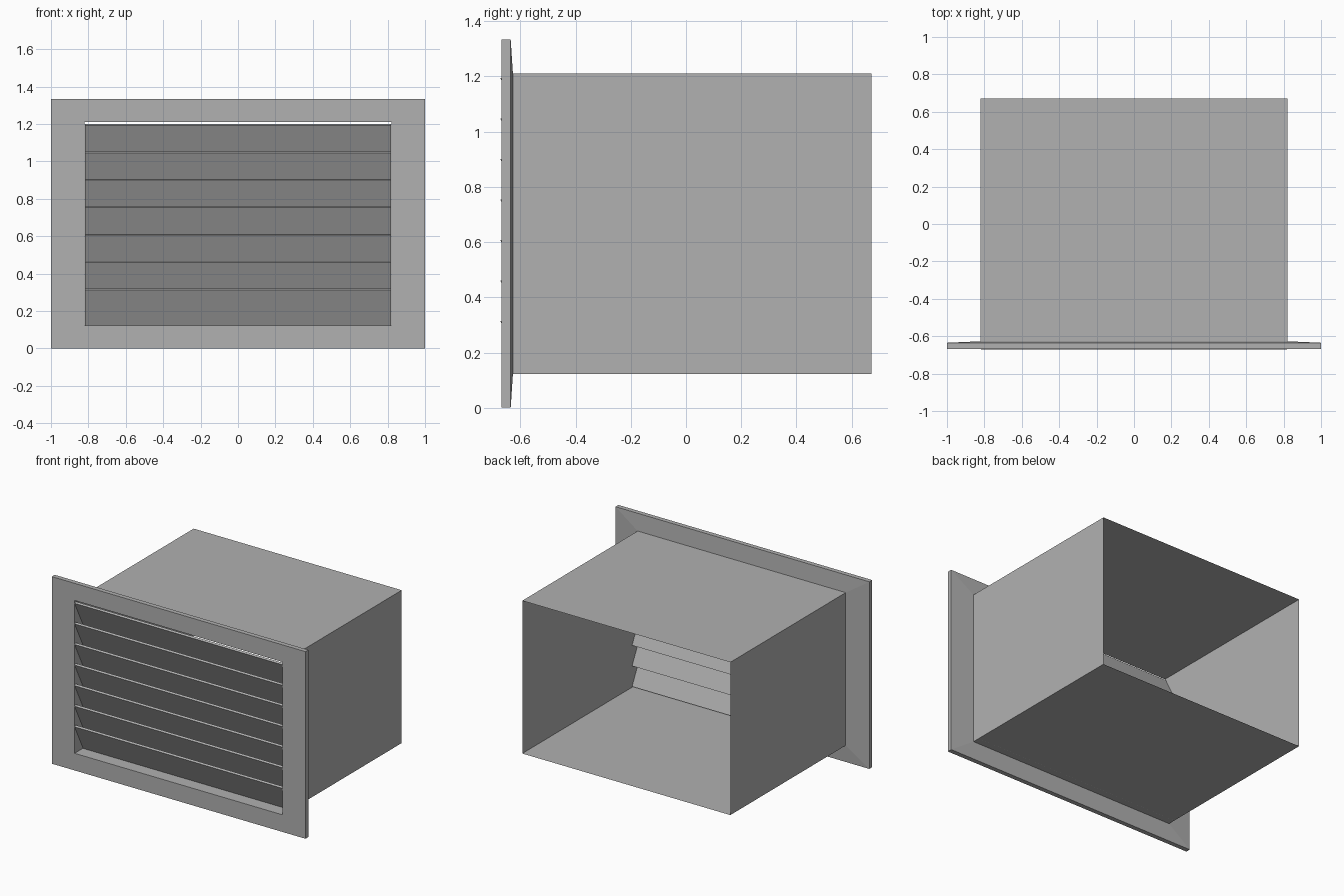
import bpy

if "Cube" in bpy.data.objects:
    bpy.data.objects.remove(bpy.data.objects["Cube"])

# One painted-metal colour
grey = bpy.data.materials.new("grey metal")
grey.diffuse_color = (0.44, 0.44, 0.44, 1)
grey.use_nodes = True
grey.node_tree.nodes["Principled BSDF"].inputs["Base Color"].default_value = grey.diffuse_color


def make_object(name, verts, faces):
    mesh = bpy.data.meshes.new(name)
    mesh.from_pydata(verts, [], faces)
    mesh.materials.append(grey)
    obj = bpy.data.objects.new(name, mesh)
    bpy.context.collection.objects.link(obj)
    return obj


def rect(half_width, z0, z1, y):
    """Rectangular loop, counter-clockwise seen from the front."""
    return [(-half_width, y, z0), (half_width, y, z0),
            (half_width, y, z1), (-half_width, y, z1)]


def loft(name, loops, closed=False):
    """Join four-point loops in order with quads."""
    n = len(loops)
    verts = [v for loop in loops for v in loop]
    faces = []
    for a in range(n if closed else n - 1):
        b = (a + 1) % n
        for i in range(4):
            j = (i + 1) % 4
            faces.append((a * 4 + i, b * 4 + i, b * 4 + j, a * 4 + j))
    return make_object(name, verts, faces)


W, H = 1.0, 1.333              # outer frame half width and height
OW, OZ0, OZ1 = 0.82, 0.122, 1.211   # opening
FRONT, LIP, BACK = -0.668, -0.635, 0.672

# Front flange: flat face, slightly tapered rear face
loft("front_flange", [
    rect(OW, OZ0, OZ1, FRONT),
    rect(W, 0, H, FRONT),
    rect(W, 0, H, LIP),
    rect(OW, OZ0, OZ1, -0.627),
], closed=True)

# Thin sheet duct, open at the rear
loft("duct", [rect(OW, OZ0, OZ1, BACK), rect(OW, OZ0, OZ1, -0.627)][::-1])

# Seven louvre slats, front edge high and rear edge low
COUNT, TOP, PITCH = 7, 1.2, 0.1467
for k in range(COUNT):
    z = TOP - k * PITCH
    profile = [(-0.672, z - 0.007), (-0.575, z - 0.198),
               (-0.561, z - 0.191), (-0.658, z)]
    verts = [(x, y, pz) for x in (-0.818, 0.818) for y, pz in profile]
    faces = [(i, (i + 1) % 4, (i + 1) % 4 + 4, i + 4) for i in range(4)]
    faces += [(3, 2, 1, 0), (4, 5, 6, 7)]
    make_object(f"louvre_slat_{k + 1}", verts, faces)
